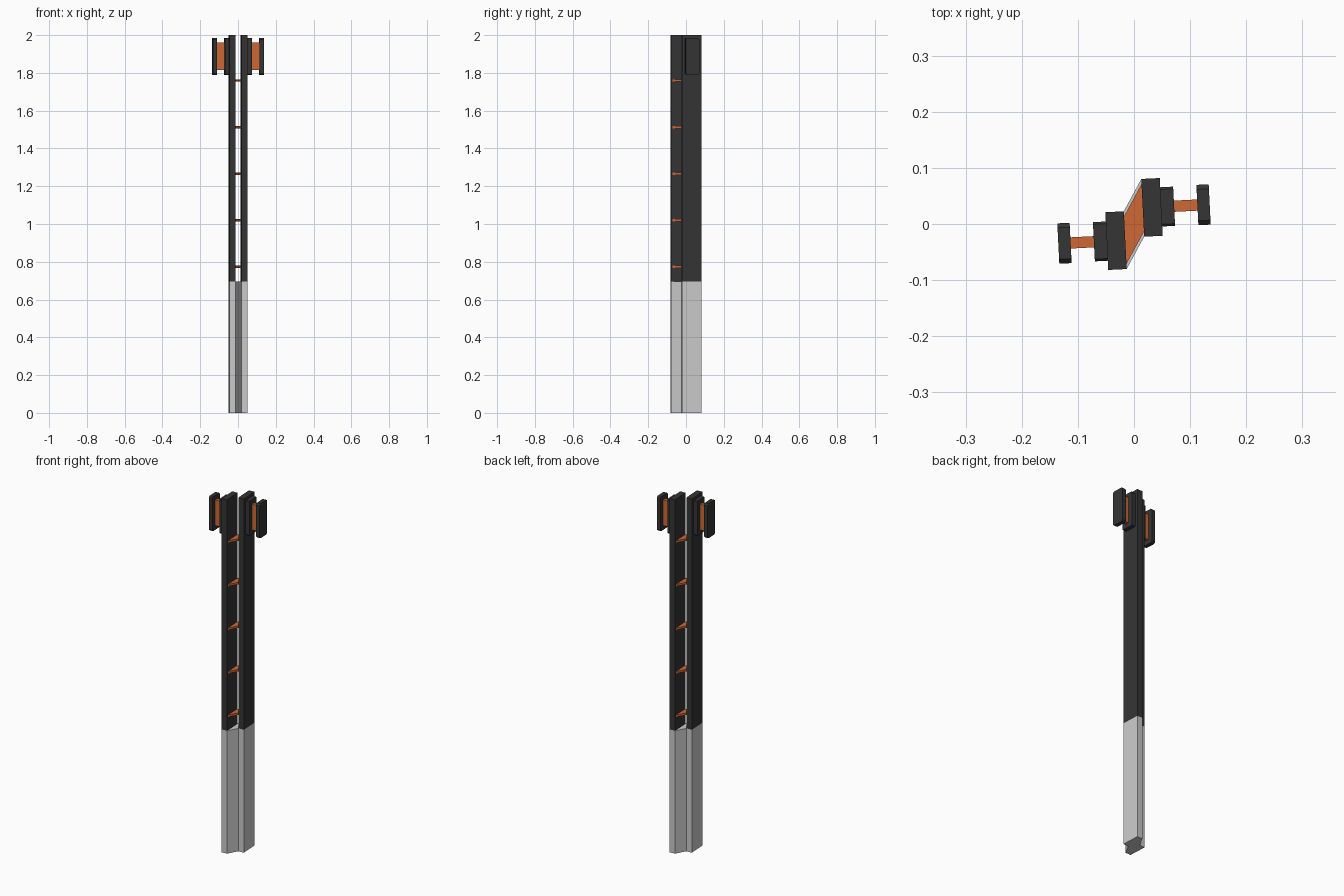
import bpy, bmesh, math
from mathutils import Matrix

if "Cube" in bpy.data.objects:
    bpy.data.objects.remove(bpy.data.objects["Cube"])

YAW = Matrix.Rotation(math.radians(2.9), 4, 'Z')   # whole post is slightly turned
CY = 0.028                                         # sideways offset of each half


def material(name, rgb):
    m = bpy.data.materials.new(name)
    m.diffuse_color = (*rgb, 1)
    m.use_nodes = True
    m.node_tree.nodes["Principled BSDF"].inputs["Base Color"].default_value = m.diffuse_color
    return m


DARK = material("dark_metal", (0.035, 0.035, 0.035))
ORANGE = material("orange", (0.62, 0.14, 0.035))


def prism(name, pts, depth, place, mat=None):
    """Extrude a 2D outline; place maps (u, v, depth) to the model frame."""
    bm = bmesh.new()
    low = [bm.verts.new(place(u, v, depth[0])) for u, v in pts]
    high = [bm.verts.new(place(u, v, depth[1])) for u, v in pts]
    bm.faces.new(low)
    bm.faces.new(high)
    n = len(pts)
    for i in range(n):
        j = (i + 1) % n
        bm.faces.new((low[i], low[j], high[j], high[i]))
    bmesh.ops.recalc_face_normals(bm, faces=bm.faces)
    me = bpy.data.meshes.new(name)
    bm.to_mesh(me)
    bm.free()
    ob = bpy.data.objects.new(name, me)
    bpy.context.collection.objects.link(ob)
    ob.matrix_world = YAW
    if mat:
        me.materials.append(mat)
    return ob


def upright(u, v, d):
    return (u, v, d)


def block(name, side, x, hy, z, mat, c=0.0):
    """Block with chamfered corners in the side view; side -1 is the half-turn copy."""
    y0, y1 = CY - hy, CY + hy
    z0, z1 = z
    if c:
        pts = [(y0 + c, z0), (y1 - c, z0), (y1, z0 + c), (y1, z1 - c),
               (y1 - c, z1), (y0 + c, z1), (y0, z1 - c), (y0, z0 + c)]
    else:
        pts = [(y0, z0), (y1, z0), (y1, z1), (y0, z1)]
    return prism(name, pts, x, lambda u, v, d: (side * d, side * u, v), mat)


# Grey base: both rails plus the slanted web between them
XI, XO, Y0, Y1 = 0.017, 0.050, CY - 0.0515, CY + 0.0515
half = [(XI, Y0), (XO, Y0), (XO, Y1), (XI, Y1)]
prism("base", half + [(-x, -y) for x, y in half], (0, 0.695), upright)

# Two rails, each with an end spool
for side, tag in ((1, "right"), (-1, "left")):
    block(tag + "_rail", side, (XI, XO), 0.0515, (0.695, 2.0), DARK)
    block(tag + "_inner_plate", side, (XO, 0.073), 0.035, (1.79, 1.985), DARK, 0.004)
    block(tag + "_spool_core", side, (0.073, 0.1145), 0.010, (1.815, 1.96), ORANGE)
    block(tag + "_outer_plate", side, (0.1145, 0.1365), 0.036, (1.79, 1.985), DARK, 0.008)

# Slanted rungs joining the rails
e = 0.009
rung = [(XI, Y0 + e), (XI, Y1 - e), (-XI, -Y0 - e), (-XI, -Y1 + e)]
for i in range(5):
    z = 0.774 + 0.2463 * i
    prism(f"rung_{i + 1}", rung, (z - 0.006, z + 0.006), upright, ORANGE)
